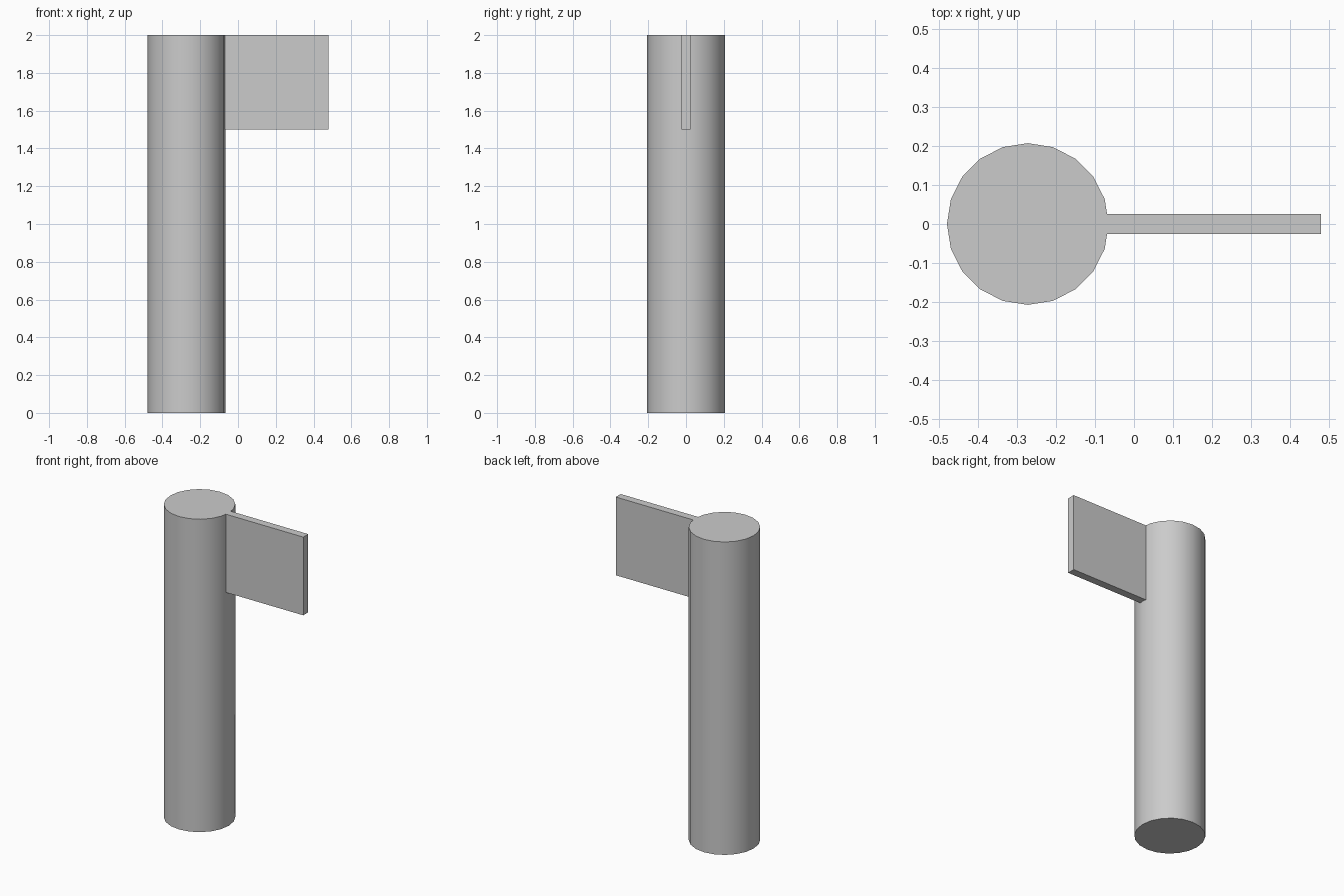
import bpy
import math

if "Cube" in bpy.data.objects:
    bpy.data.objects.remove(bpy.data.objects["Cube"])

RADIUS, HEIGHT, POST_X = 0.207, 2.0, -0.272
SIDES = 20

# Post: 20-sided cylinder with a vertex on each axis
bpy.ops.mesh.primitive_cylinder_add(vertices=SIDES, radius=RADIUS, depth=HEIGHT,
                                    location=(POST_X, 0, HEIGHT / 2))
post = bpy.context.object
post.name = "post"
bpy.ops.object.shade_smooth_by_angle(angle=math.radians(30))

# Flag plate: thin board, flush with the post top, butted into the post's side
x0, x1 = -0.07, 0.479
z0, z1 = 1.5, HEIGHT
bpy.ops.mesh.primitive_cube_add(size=1, location=((x0 + x1) / 2, 0, (z0 + z1) / 2))
plate = bpy.context.object
plate.name = "flag_plate"
plate.scale = (x1 - x0, 0.05, z1 - z0)
bpy.ops.object.transform_apply(location=False, rotation=False, scale=True)
